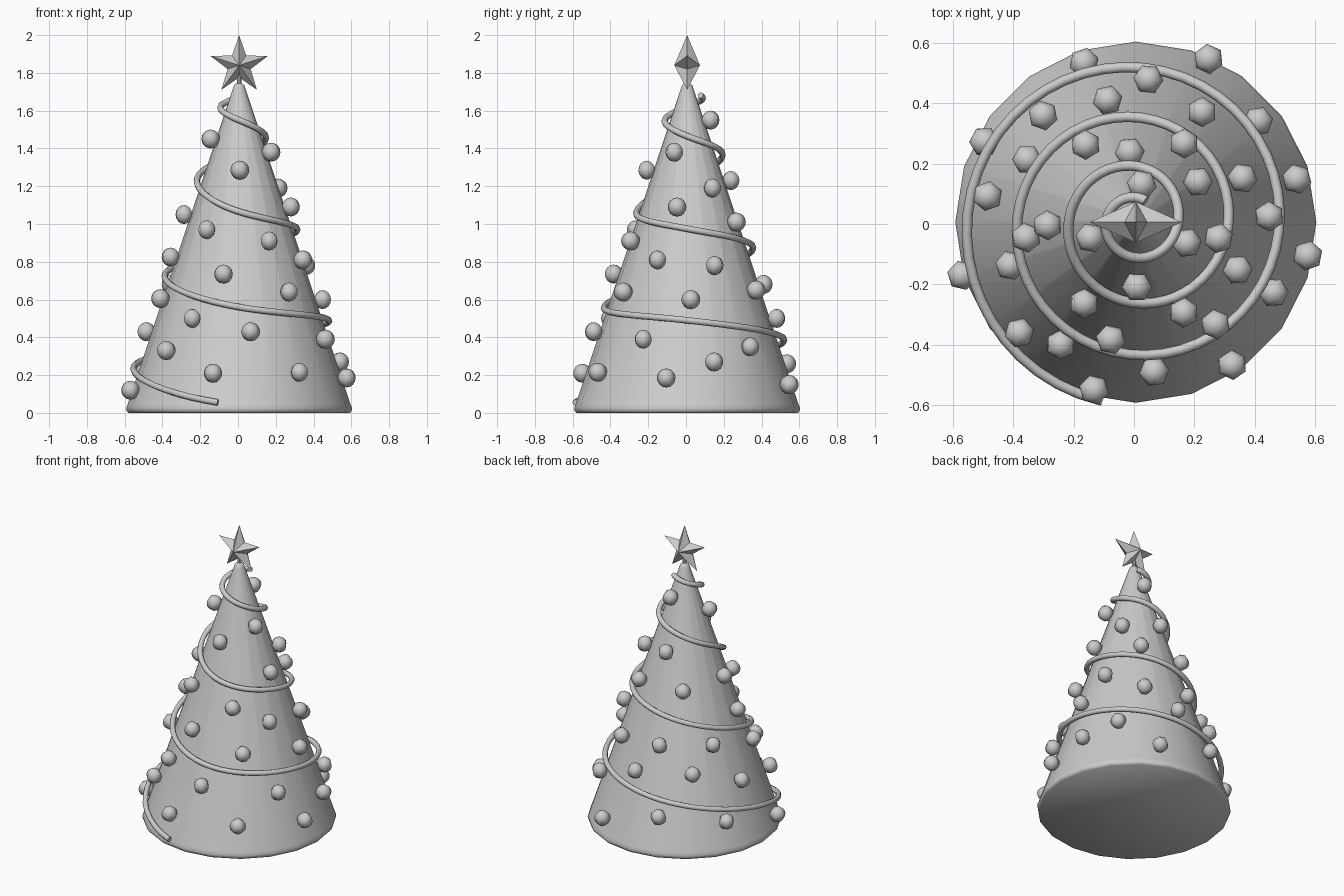
import bpy, bmesh, math
from mathutils import Matrix, Vector

if "Cube" in bpy.data.objects:
    bpy.data.objects.remove(bpy.data.objects["Cube"])

AXIS = Vector((0.006, 0.006, 0))   # tree axis

grey = bpy.data.materials.new("plain_grey")
grey.diffuse_color = (0.6, 0.6, 0.6, 1)
grey.use_nodes = True
grey.node_tree.nodes["Principled BSDF"].inputs["Base Color"].default_value = grey.diffuse_color


def finish(name, bm, smooth=None):
    bmesh.ops.recalc_face_normals(bm, faces=bm.faces)
    me = bpy.data.meshes.new(name)
    bm.to_mesh(me)
    bm.free()
    me.materials.append(grey)
    ob = bpy.data.objects.new(name, me)
    ob.location = AXIS
    bpy.context.collection.objects.link(ob)
    if smooth:
        bpy.ops.object.select_all(action='DESELECT')
        ob.select_set(True)
        bpy.context.view_layer.objects.active = ob
        bpy.ops.object.shade_smooth_by_angle(angle=math.radians(smooth))
    return ob


def lathe(name, profile, sides, smooth):
    bm = bmesh.new()
    rings = [[bm.verts.new((r * math.sin(2 * math.pi * i / sides),
                            r * math.cos(2 * math.pi * i / sides), z))
              for i in range(sides)] for r, z in profile]
    for a, b in zip(rings, rings[1:]):
        for i in range(sides):
            j = (i + 1) % sides
            bm.faces.new((a[i], a[j], b[j], b[i]))
    bm.faces.new(rings[0])
    bm.faces.new(rings[-1])
    return finish(name, bm, smooth)


# Tree cone with a softened base edge and tip, and the star's peg
lathe("tree_cone", [(0.585, 0), (0.595, 0.01), (0.598, 0.025), (0.59, 0.045),
                    (0.034, 1.715), (0.027, 1.735), (0.015, 1.745)], 20, 50)
lathe("star_peg", [(0.012, 1.72), (0.012, 1.82)], 8, 40)

# Garland: radius and height at each quarter turn, winding clockwise from the front
turns = [(0.605, 0.04), (0.559, 0.24), (0.513, 0.39), (0.476, 0.49),
         (0.440, 0.56), (0.393, 0.73), (0.348, 0.88), (0.307, 0.975),
         (0.268, 1.065), (0.222, 1.24), (0.186, 1.375), (0.14, 1.465),
         (0.118, 1.55), (0.098, 1.62), (0.082, 1.67), (0.07, 1.70)]


def garland_point(t):
    k = min(int(t * 4), len(turns) - 2)
    f = t * 4 - k
    p = [turns[max(0, min(len(turns) - 1, k + d))] for d in (-1, 0, 1, 2)]
    r, z = [b + 0.5 * f * (c - a + f * (2 * a - 5 * b + 4 * c - d + f * (3 * (b - c) + d - a)))
            for a, b, c, d in zip(*p)]
    ang = 2 * math.pi * t
    return Vector((-r * math.sin(ang), -r * math.cos(ang), z))


STEPS, SIDES, TUBE = 170, 8, 0.017
bm = bmesh.new()
prev = None
for s in range(STEPS + 1):
    t = 0.03 + (3.57 - 0.03) * s / STEPS
    c = garland_point(t)
    tan = (garland_point(t + 0.004) - garland_point(t - 0.004)).normalized()
    side = tan.cross(Vector((0, 0, 1))).normalized()
    up = side.cross(tan)
    ring = [bm.verts.new(c + TUBE * (math.cos(2 * math.pi * i / SIDES) * side
                                     + math.sin(2 * math.pi * i / SIDES) * up))
            for i in range(SIDES)]
    if prev:
        for i in range(SIDES):
            j = (i + 1) % SIDES
            bm.faces.new((prev[i], prev[j], ring[j], ring[i]))
    if s in (0, STEPS):
        bm.faces.new(ring)
    prev = ring
finish("garland", bm, 50)

# Baubles: direction in degrees and height, sitting on the cone surface
baubles = [(108, .26), (66, .15), (85, .5), (103, .68), (131, .52), (59, .65),
           (39.5, .35), (152, .22), (123, 1.01), (95, 1.23), (58.5, 1.01), (150, .68),
           (81, 1.55), (33, 1.19), (22.5, .78), (15, .27), (170, .43), (2.5, .6),
           (182, 1.05), (188, .825), (199, 1.45), (338, 1.38), (349, 1.09), (199, .605),
           (197, .12), (349, .185), (335, .81), (333, .39), (271, 1.285), (237.5, .97),
           (298, .91), (308, .64), (258, .735), (223.5, .33), (238.5, .5), (277, .43),
           (304, .215), (256, .21)]
bm = bmesh.new()
for deg, z in baubles:
    a = math.radians(deg)
    r = 0.642 - 0.333 * z
    place = Matrix.Translation((r * math.cos(a), r * math.sin(a), z)) @ Matrix.Rotation(a, 4, 'Z')
    bmesh.ops.create_uvsphere(bm, u_segments=6, v_segments=8, radius=0.05, matrix=place)
finish("baubles", bm, 80)

# Five-pointed star with a raised centre on both faces
bm = bmesh.new()
CENTRE = 1.84
rim = []
for i in range(10):
    a = math.pi * i / 5
    r = 0.064 if i % 2 else 0.16
    rim.append(bm.verts.new((r * math.sin(a), 0, CENTRE + r * math.cos(a))))
for y in (-0.068, 0.068):
    peak = bm.verts.new((0, y, CENTRE))
    for i in range(10):
        bm.faces.new((rim[i], rim[(i + 1) % 10], peak))
finish("star", bm)
